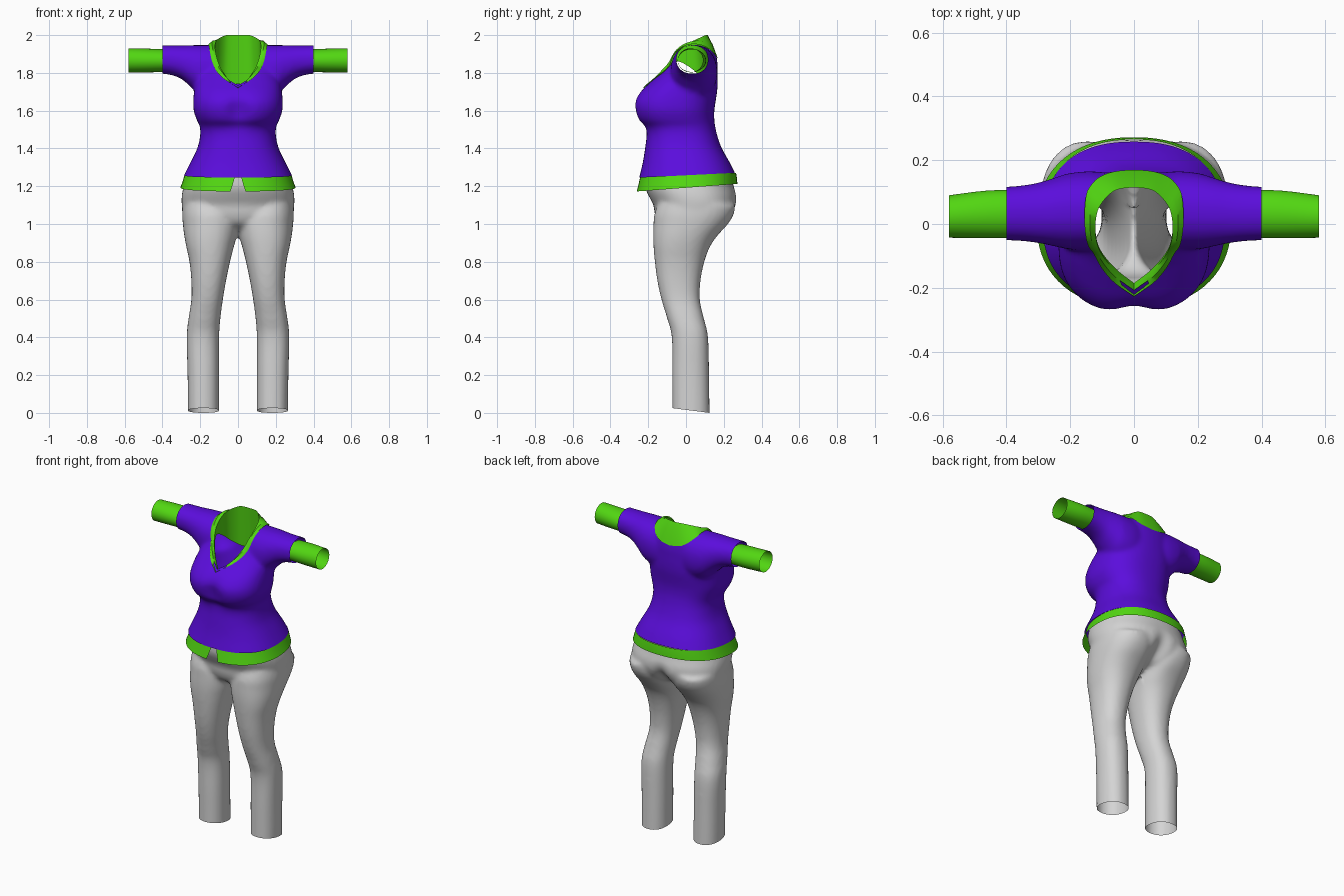
import bpy, bmesh, math
from mathutils import Vector
from mathutils.bvhtree import BVHTree

if "Cube" in bpy.data.objects:
    bpy.data.objects.remove(bpy.data.objects["Cube"])


def material(name, rgb):
    m = bpy.data.materials.new(name)
    m.diffuse_color = (*rgb, 1)
    m.use_nodes = True
    m.node_tree.nodes["Principled BSDF"].inputs["Base Color"].default_value = m.diffuse_color
    return m


PURPLE = material("purple cloth", (0.105, 0.004, 0.72))
GREEN = material("green trim", (0.085, 0.68, 0.006))
GREY = material("light grey cloth", (0.66, 0.66, 0.66))
CUT = material("cutter", (1, 0, 0))


def spline(rows, steps):
    """Catmull-Rom resampling of rows of numbers."""
    out = []
    for i in range(len(rows) - 1):
        a, b, c, d = (rows[max(0, min(len(rows) - 1, i + k))] for k in (-1, 0, 1, 2))
        for s in range(steps):
            t = s / steps
            out.append([q + 0.5 * t * (r - p + t * (2*p - 5*q + 4*r - s4 + t * (3*(q - r) + s4 - p)))
                        for p, q, r, s4 in zip(a, b, c, d)])
    return out + [list(rows[-1])]


def loft(bm, rows, axis="z", sides=48, power=2.2, sign=1, caps=True, steps=4):
    """Rows are (position, u min, u max, v min, v max) of rounded sections."""
    rings = []
    for t, u0, u1, v0, v1 in spline(rows, steps):
        ring = []
        for k in range(sides):
            a = math.tau * k / sides
            c, s = math.cos(a), math.sin(a)
            u = (u0 + u1) / 2 + (u1 - u0) / 2 * math.copysign(abs(c) ** (2 / power), c)
            v = (v0 + v1) / 2 + (v1 - v0) / 2 * math.copysign(abs(s) ** (2 / power), s)
            ring.append(bm.verts.new((sign * u, v, t) if axis == "z" else (sign * t, u, v)))
        rings.append(ring)
    for p, q in zip(rings, rings[1:]):
        for k in range(sides):
            j = (k + 1) % sides
            bm.faces.new((p[k], p[j], q[j], q[k]))
    if caps:
        bm.faces.new(rings[0])
        bm.faces.new(rings[-1])


def make(name, bm, mat):
    bmesh.ops.recalc_face_normals(bm, faces=bm.faces)
    me = bpy.data.meshes.new(name)
    bm.to_mesh(me)
    bm.free()
    me.materials.append(mat)
    ob = bpy.data.objects.new(name, me)
    bpy.context.collection.objects.link(ob)
    return ob


def activate(ob):
    bpy.ops.object.select_all(action="DESELECT")
    ob.select_set(True)
    bpy.context.view_layer.objects.active = ob


def modify(ob, kind, **settings):
    activate(ob)
    m = ob.modifiers.new(kind, kind)
    for k, v in settings.items():
        setattr(m, k, v)
    bpy.ops.object.modifier_apply(modifier=m.name)


def smooth(ob):
    activate(ob)
    bpy.ops.object.shade_smooth_by_angle(angle=math.radians(50))


def blend(ob):
    """Fuse overlapping volumes into one soft skin."""
    modify(ob, "REMESH", mode="VOXEL", voxel_size=0.012)
    modify(ob, "SMOOTH", factor=0.5, iterations=8)


def trim(ob, cuts, drop=None):
    """Open the skin along planes, removing the side behind each normal."""
    bm = bmesh.new()
    bm.from_mesh(ob.data)
    if drop is not None:
        bmesh.ops.delete(bm, geom=[f for f in bm.faces if f.material_index == drop], context="FACES")
    for co, no in cuts:
        bmesh.ops.bisect_plane(bm, geom=bm.verts[:] + bm.edges[:] + bm.faces[:],
                               plane_co=co, plane_no=no, clear_inner=True)
    bm.to_mesh(ob.data)
    bm.free()


def bump(x, z, zc, wx, wz):
    return math.exp(-(x / wx) ** 2 - ((z - zc) / wz) ** 2)


# Shirt: torso and both sleeves
bm = bmesh.new()
torso = [(1.18, .32, -.265, .30), (1.25, .29, -.247, .268), (1.32, .255, -.23, .235),
         (1.40, .216, -.217, .19), (1.47, .20, -.21, .165), (1.515, .202, -.222, .155),
         (1.55, .218, -.258, .15), (1.60, .235, -.277, .15), (1.65, .237, -.277, .157),
         (1.70, .233, -.245, .165), (1.75, .225, -.19, .168), (1.80, .205, -.135, .168),
         (1.85, .19, -.095, .167), (1.91, .17, -.065, .155), (1.95, .13, -.03, .12)]
loft(bm, [(z, -w, w, f, b) for z, w, f, b in torso], power=2.4)
sleeve = [(.02, -.07, .15, 1.68, 1.945), (.12, -.08, .165, 1.66, 1.947), (.20, -.08, .16, 1.68, 1.947),
          (.25, -.07, .145, 1.725, 1.947), (.30, -.06, .13, 1.768, 1.945),
          (.36, -.053, .12, 1.79, 1.945), (.45, -.05, .115, 1.80, 1.945)]
for s in (1, -1):
    loft(bm, sleeve, axis="x", sign=s)
shirt = make("shirt", bm, PURPLE)
blend(shirt)
for v in shirt.data.vertices:
    if v.co.y < -.05:
        v.co.y += .028 * bump(v.co.x, v.co.z, 1.6, .06, .08)

# Collar: lower edge laid on the shirt, folded top edge, inner lining
lower = [(0, .16, 1.87), (.08, .155, 1.885), (.14, .11, 1.925), (.155, .04, 1.945),
         (.15, -.04, 1.91), (.125, -.11, 1.83), (.07, -.165, 1.755), (0, -.2, 1.695)]
upper = [(0, .115, 2.0), (.06, .105, 2.0), (.105, .06, 1.98), (.12, .01, 1.955),
         (.118, -.05, 1.91), (.098, -.1, 1.84), (.052, -.152, 1.765), (0, -.192, 1.70)]
lining = [(0, .13, 1.74), (.07, .12, 1.745), (.11, .08, 1.78), (.12, .02, 1.83),
          (.118, -.045, 1.86), (.098, -.093, 1.82), (.052, -.145, 1.755), (0, -.185, 1.695)]


def closed(points):
    half = spline(points, 5)
    return [Vector(p) for p in half + [(-x, y, z) for x, y, z in half[-2:0:-1]]]


tree = BVHTree.FromObject(shirt, bpy.context.evaluated_depsgraph_get())
edge = []
for p in closed(lower):
    co, no, _, _ = tree.find_nearest(p)
    edge.append(co + no * .006)
top, inner = closed(upper), closed(lining)
fold = [(a + b) / 2 + Vector((0, 0, .012 if b.z > 1.75 else .004)) for a, b in zip(edge, top)]
bm = bmesh.new()
rings = [[bm.verts.new(p) for p in ring] for ring in (edge, fold, top, inner)]
n = len(edge)
for p, q in zip(rings, rings[1:]):
    for k in range(n):
        bm.faces.new((p[k], p[(k + 1) % n], q[(k + 1) % n], q[k]))
smooth(make("collar", bm, GREEN))

# Neck opening
bm = bmesh.new()
mid = Vector((0, 0, 0))
hole = [mid + (Vector((p.x, p.y, 0)) - mid) * .91 for p in edge]
lo = [bm.verts.new((p.x, p.y, 1.66)) for p in hole]
hi = [bm.verts.new((p.x, p.y, 2.1)) for p in hole]
bm.faces.new(lo)
bm.faces.new(hi)
for k in range(n):
    bm.faces.new((lo[k], lo[(k + 1) % n], hi[(k + 1) % n], hi[k]))
cutter = make("neck_cutter", bm, CUT)
cutter.hide_render = True
modify(shirt, "BOOLEAN", operation="DIFFERENCE", solver="EXACT", object=cutter, material_mode="TRANSFER")
bpy.data.objects.remove(cutter)
drop = shirt.data.materials.find("cutter")
trim(shirt, [((0, 0, 1.258), (0, -.05, 1)), ((.4, 0, 0), (-1, 0, 0)), ((-.4, 0, 0), (1, 0, 0))],
     drop if drop >= 0 else None)
if drop >= 0:
    shirt.data.materials.pop(index=drop)
smooth(shirt)

# Sleeve cuffs
for s, side in ((1, "left"), (-1, "right")):
    bm = bmesh.new()
    loft(bm, [(.385, -.043, .107, 1.805, 1.925), (.47, -.044, .104, 1.803, 1.928),
              (.58, -.043, .09, 1.803, 1.93)], axis="x", sign=s, caps=False, power=2)
    smooth(make(side + "_cuff", bm, GREEN))

# Flared hem band with a small front gap
bm = bmesh.new()
rows = []
for w, f, b, z, tilt, gap in ((.283, -.243, .265, 1.258, .05, .012), (.293, -.252, .27, 1.225, .06, .02),
                              (.305, -.262, .272, 1.192, .075, .03)):
    row = []
    d = math.asin(gap / w)
    for k in range(65):
        a = -math.pi / 2 + d + (math.tau - 2 * d) * k / 64
        c, s = math.cos(a), math.sin(a)
        x = w * math.copysign(abs(c) ** .88, c)
        y = (f + b) / 2 + (b - f) / 2 * math.copysign(abs(s) ** .88, s)
        row.append(bm.verts.new((x, y, z + tilt * y)))
    rows.append(row)
for p, q in zip(rows, rows[1:]):
    for k in range(64):
        bm.faces.new((p[k], p[k + 1], q[k + 1], q[k]))
smooth(make("hem_band", bm, GREEN))

# Trousers: hips and both legs
bm = bmesh.new()
hips = [(.965, .17, -.08, .09), (1.0, .26, -.14, .19), (1.05, .288, -.165, .245), (1.10, .298, -.172, .268),
        (1.15, .298, -.198, .268), (1.20, .288, -.217, .253), (1.30, .26, -.215, .23)]
loft(bm, [(z, -w, w, f, b) for z, w, f, b in hips], power=2.3)
leg = [(-.06, .10, .264, -.072, .126), (.20, .10, .267, -.073, .122), (.40, .10, .272, -.075, .117),
       (.50, .093, .262, -.10, .095), (.60, .08, .247, -.13, .073), (.70, .063, .247, -.152, .077),
       (.80, .042, .257, -.165, .097), (.88, .022, .274, -.172, .127), (.94, .004, .285, -.174, .168),
       (1.0, -.01, .292, -.172, .222), (1.05, -.01, .296, -.168, .252), (1.10, .0, .294, -.15, .262)]
for s in (1, -1):
    loft(bm, leg, sign=s, power=2.25)
trousers = make("trousers", bm, GREY)
blend(trousers)
for v in trousers.data.vertices:
    if v.co.y > .06:
        v.co.y -= .045 * bump(v.co.x, v.co.z, 1.03, .045, .08)
trim(trousers, [((0, -.07, .025), (0, .128, 1)), ((0, 0, 1.245), (0, 0, -1))])
smooth(trousers)
